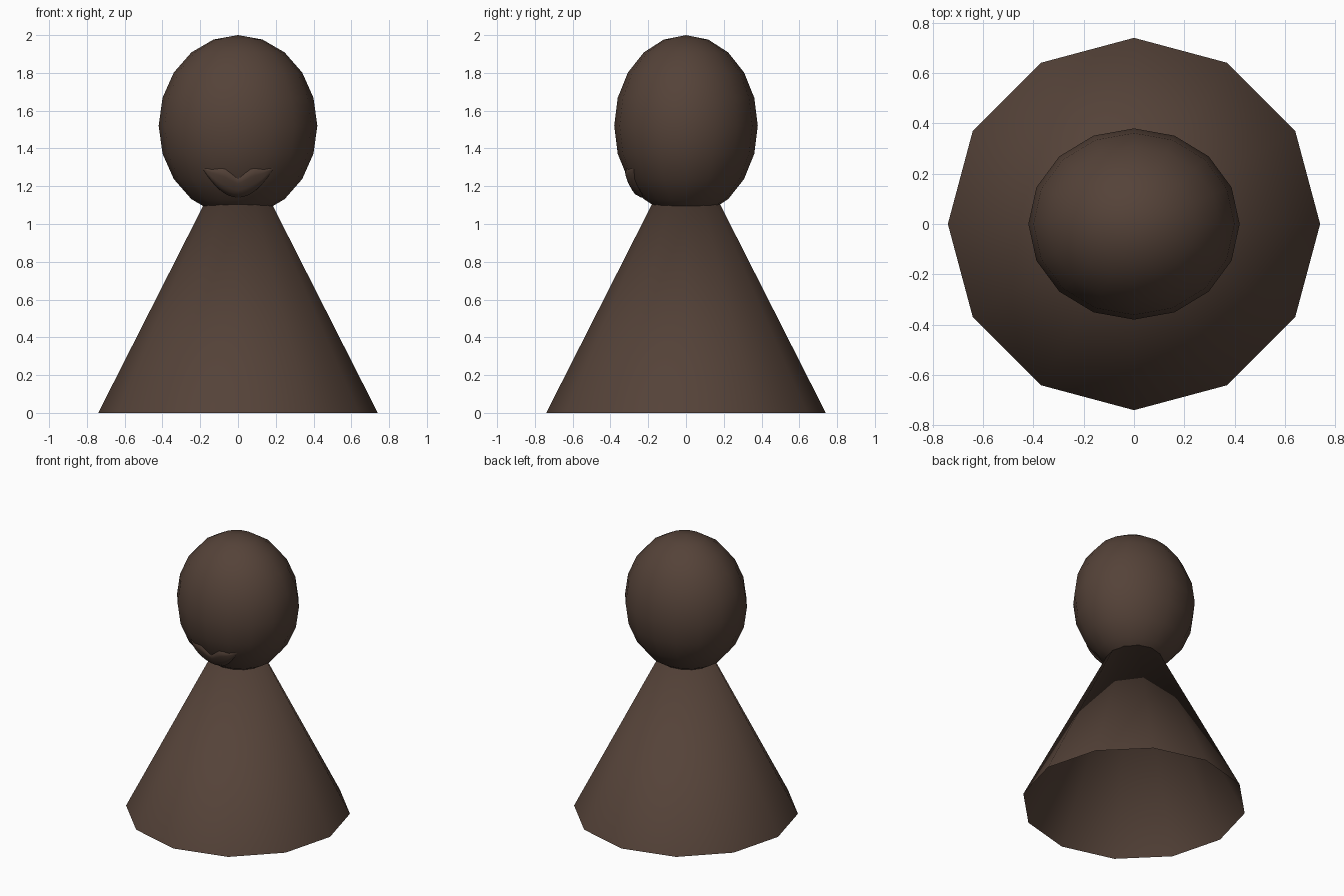
import bpy, bmesh, math

if "Cube" in bpy.data.objects:
    bpy.data.objects.remove(bpy.data.objects["Cube"])

brown = bpy.data.materials.new("dark_brown")
brown.diffuse_color = (0.09, 0.055, 0.04, 1)
brown.use_nodes = True
brown.node_tree.nodes["Principled BSDF"].inputs["Base Color"].default_value = brown.diffuse_color

HEAD_Z = 1.52
RX, RY, RZ = 0.42, 0.38, 0.48


def finish(bm, name):
    bmesh.ops.recalc_face_normals(bm, faces=bm.faces)
    for f in bm.faces:
        f.smooth = True
    mesh = bpy.data.meshes.new(name)
    bm.to_mesh(mesh)
    bm.free()
    mesh.materials.append(brown)
    obj = bpy.data.objects.new(name, mesh)
    bpy.context.collection.objects.link(obj)
    return obj


# Body: open twelve-sided cone whose tip is hidden in the head
bm = bmesh.new()
rim = [bm.verts.new((0.74 * math.cos(i * math.pi / 6),
                     0.74 * math.sin(i * math.pi / 6), 0)) for i in range(12)]
tip = bm.verts.new((0, 0, 1.46))
for i in range(12):
    bm.faces.new((rim[i], rim[(i + 1) % 12], tip))
finish(bm, "cone_body")

# Head: low-poly ellipsoid
bm = bmesh.new()
bmesh.ops.create_uvsphere(bm, u_segments=16, v_segments=10, radius=1)
for v in bm.verts:
    v.co = (v.co.x * RX, v.co.y * RY, HEAD_Z + v.co.z * RZ)
finish(bm, "head")

# Mouth: crescent lips laid over the front of the head
COLS, ROWS = 16, 6
bm = bmesh.new()
grid = []
for i in range(COLS + 1):
    u = -1 + 2 * i / COLS
    x = 0.185 * u
    low = 1.14 + 0.15 * u * u
    # upper edge dips at the centre and rises at the corners
    high = 1.25 + 0.045 * min(1, abs(u) * 2.5)
    row = []
    for j in range(ROWS + 1):
        t = j / ROWS
        z = low + (high - low) * t
        d = 1 - (x / RX) ** 2 - ((z - HEAD_Z) / RZ) ** 2
        puff = 0.035 * math.sqrt(max(0, 1 - u * u)) * (1 - t) ** 0.4 * min(1, t * 5 + 0.5)
        row.append(bm.verts.new((x, -RY * math.sqrt(d) + 0.012 - puff, z)))
    grid.append(row)
for i in range(COLS):
    for j in range(ROWS):
        bm.faces.new((grid[i][j], grid[i + 1][j], grid[i + 1][j + 1], grid[i][j + 1]))
# underside of the lower lip, running back into the head
back = [bm.verts.new((r[0].co.x, r[0].co.y + 0.06, r[0].co.z + 0.005)) for r in grid]
for i in range(COLS):
    bm.faces.new((back[i], back[i + 1], grid[i + 1][0], grid[i][0]))
finish(bm, "mouth")
